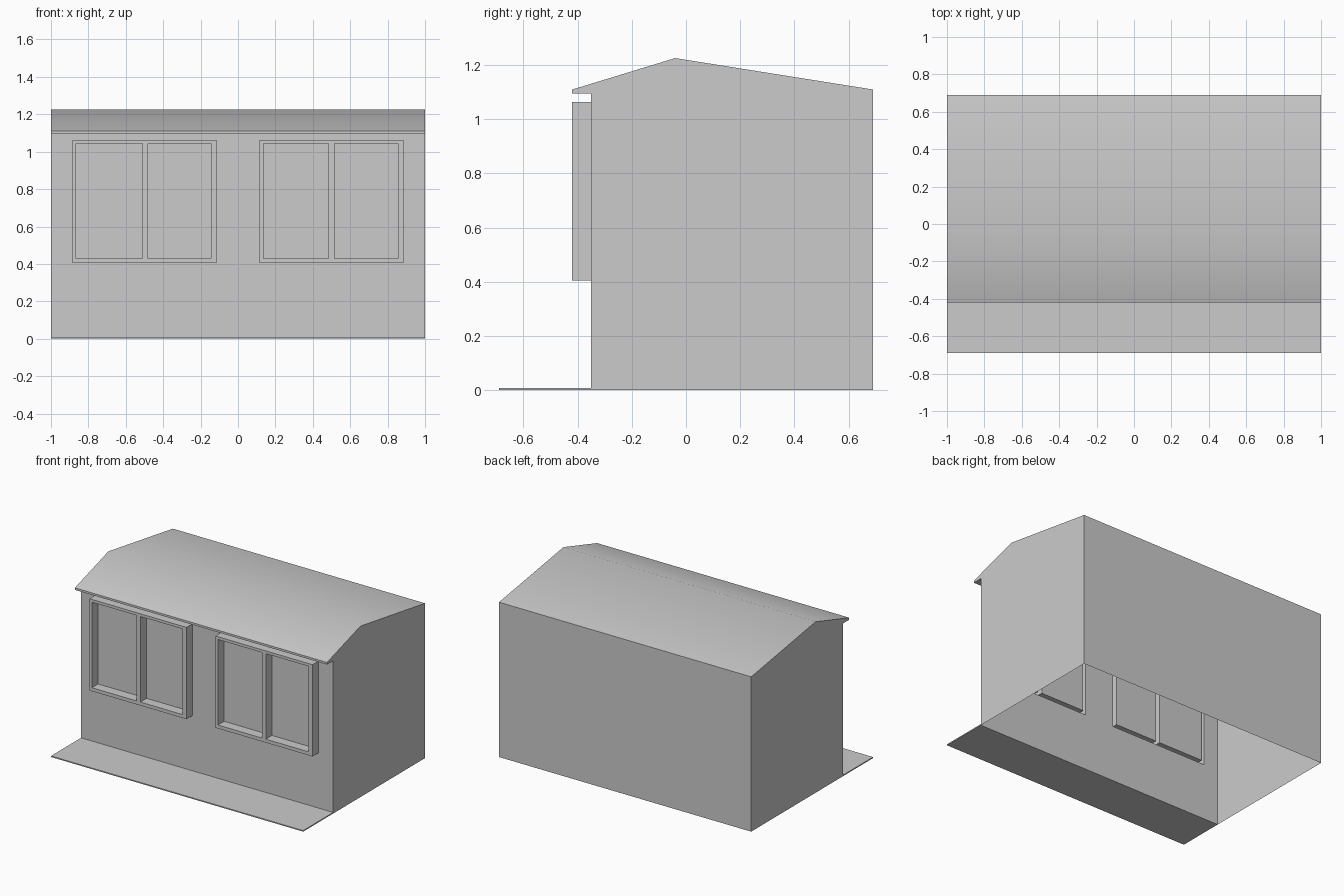
import bpy, bmesh, math

if "Cube" in bpy.data.objects:
    bpy.data.objects.remove(bpy.data.objects["Cube"])

BACK, FRONT, EAVE = 0.69, -0.35, -0.42
ROOF_Z = 1.095


def finish(bm, name):
    bmesh.ops.remove_doubles(bm, verts=bm.verts, dist=1e-5)
    mesh = bpy.data.meshes.new(name)
    bm.to_mesh(mesh)
    bm.free()
    obj = bpy.data.objects.new(name, mesh)
    bpy.context.collection.objects.link(obj)
    return obj


def prism(name, profile):
    """Closed (y, z) profile extruded along the full width in x."""
    bm = bmesh.new()
    face = bm.faces.new([bm.verts.new((-1, y, z)) for y, z in profile])
    ext = bmesh.ops.extrude_face_region(bm, geom=[face], use_keep_orig=True)
    verts = [v for v in ext["geom"] if isinstance(v, bmesh.types.BMVert)]
    bmesh.ops.translate(bm, vec=(2, 0, 0), verts=verts)
    bmesh.ops.recalc_face_normals(bm, faces=bm.faces)
    return finish(bm, name)


def quad(bm, pts):
    return bm.faces.new([bm.verts.new(p) for p in pts])


# Front wall: a grid whose window frame cells are pushed outward
left_window = [-0.885, -0.865, -0.51, -0.48, -0.145, -0.115]
right_window = [0.115, 0.135, 0.485, 0.515, 0.855, 0.885]
xs = [-1] + left_window + right_window + [1]
zs = [0, 0.405, 0.43, 1.043, 1.063, ROOF_Z]
panes = {1 + 1, 3 + 1, 7 + 1, 9 + 1}
outside = {0, 6, 12}
bm = bmesh.new()
grid = [[bm.verts.new((x, FRONT, z)) for z in zs] for x in xs]
frame = []
for i in range(len(xs) - 1):
    for k in range(len(zs) - 1):
        f = bm.faces.new((grid[i][k], grid[i + 1][k],
                          grid[i + 1][k + 1], grid[i][k + 1]))
        is_pane = i in panes and k == 2
        if i not in outside and 1 <= k <= 3 and not is_pane:
            frame.append(f)
ext = bmesh.ops.extrude_face_region(bm, geom=frame)
verts = [v for v in ext["geom"] if isinstance(v, bmesh.types.BMVert)]
bmesh.ops.translate(bm, vec=(0, EAVE - FRONT, 0), verts=verts)
leftover = [f for f in frame if f.is_valid]
if leftover:
    bmesh.ops.delete(bm, geom=leftover, context='FACES_ONLY')
finish(bm, "front_wall_with_windows")

# Side and back walls, open at the bottom
bm = bmesh.new()
corners = [(1, FRONT), (1, BACK), (-1, BACK), (-1, FRONT)]
for (xa, ya), (xb, yb) in zip(corners, corners[1:]):
    quad(bm, [(xa, ya, 0), (xb, yb, 0), (xb, yb, ROOF_Z), (xa, ya, ROOF_Z)])
finish(bm, "side_and_back_walls")

# Roof with a small front overhang
roof = prism("roof", [(EAVE, ROOF_Z), (EAVE, 1.11), (-0.04, 1.226),
                      (BACK, 1.11), (BACK, ROOF_Z)])
bpy.ops.object.select_all(action='DESELECT')
roof.select_set(True)
bpy.context.view_layer.objects.active = roof
bpy.ops.object.shade_smooth_by_angle(angle=math.radians(30))

# Thin paving strip in front
prism("front_paving", [(-0.69, 0), (-0.69, 0.008), (FRONT, 0.008), (FRONT, 0)])
